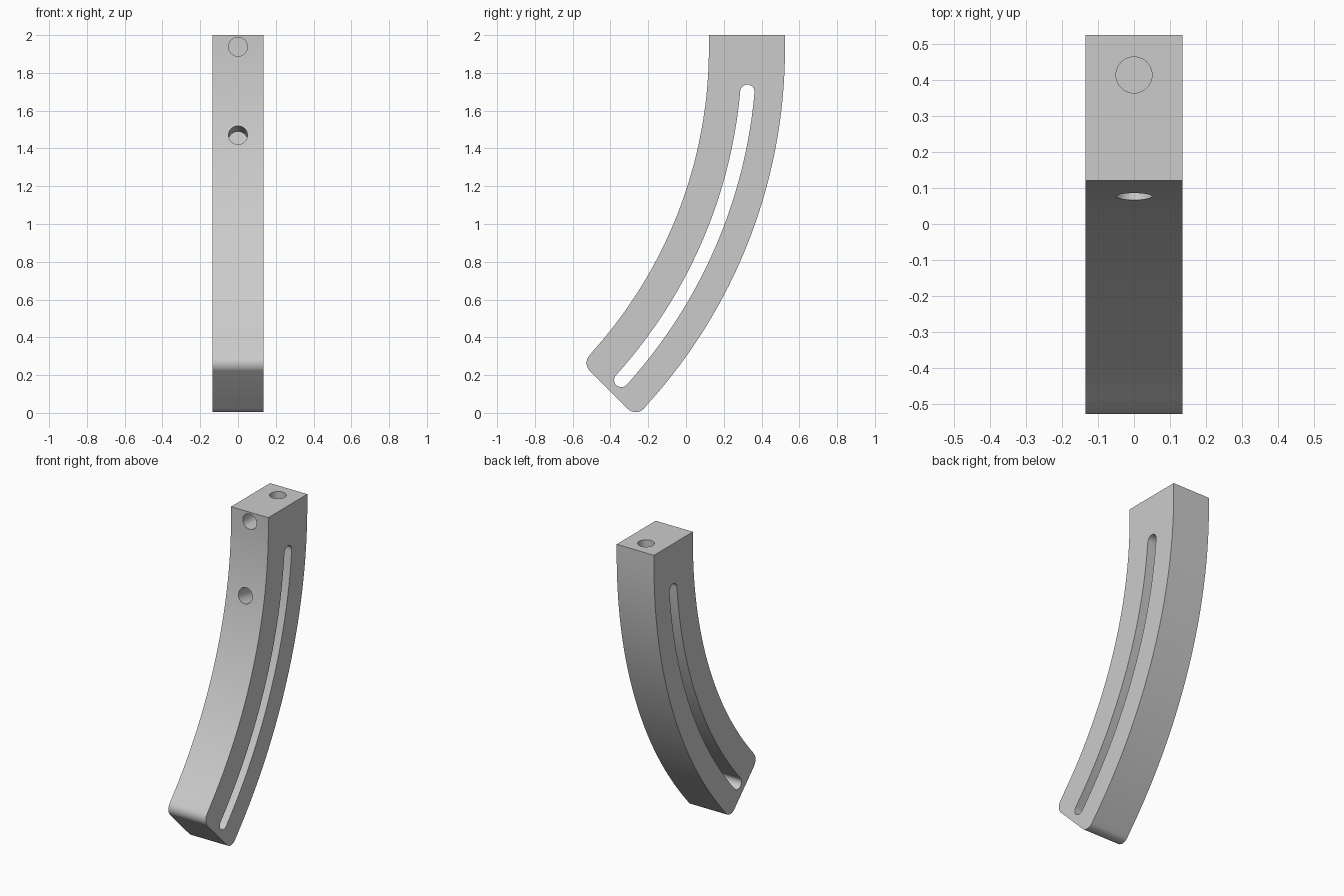
import bpy, bmesh, math
from mathutils import Vector

cube = bpy.data.objects.get("Cube")
if cube:
    bpy.data.objects.remove(cube, do_unlink=True)

HALF = 0.135                 # half thickness
CY, CZ = -2.279, 1.93        # centre of the bend
R_IN, R_OUT, R_SLOT = 2.4, 2.803, 2.614
CORNER = 0.06
HOLE = 0.05

grey = bpy.data.materials.new("light_grey")
grey.use_nodes = True
grey.diffuse_color = (0.6, 0.6, 0.6, 1)
grey.node_tree.nodes["Principled BSDF"].inputs["Base Color"].default_value = (0.6, 0.6, 0.6, 1)


def on_bend(r, a):
    return Vector((CY + r * math.cos(a), CZ - r * math.sin(a)))


def arc(r, a0, a1, n=64):
    return [on_bend(r, a0 + (a1 - a0) * i / n) for i in range(n + 1)]


def fillet(corner, u, v, r, n=10):
    """Rounded square corner, running from the u side to the v side."""
    c = corner + r * (u + v)
    return [c - r * (v * math.cos(t) + u * math.sin(t))
            for t in (math.pi / 2 * i / n for i in range(n + 1))]


def cap(centre, start, r, n=16):
    """Half circle turning clockwise from the start angle."""
    return [centre + r * Vector((math.cos(start - math.pi * i / n),
                                 math.sin(start - math.pi * i / n)))
            for i in range(1, n)]


def prism(name, profile, half):
    """Closed solid with the profile on its -x and +x ends."""
    bm = bmesh.new()
    near = [bm.verts.new((-half, p.x, p.y)) for p in profile]
    far = [bm.verts.new((half, p.x, p.y)) for p in profile]
    bm.faces.new(near)
    bm.faces.new(far[::-1])
    for i in range(len(profile)):
        bm.faces.new((near[i], near[i - 1], far[i - 1], far[i]))
    bmesh.ops.recalc_face_normals(bm, faces=bm.faces[:])
    mesh = bpy.data.meshes.new(name)
    bm.to_mesh(mesh)
    bm.free()
    mesh.materials.append(grey)
    obj = bpy.data.objects.new(name, mesh)
    bpy.context.collection.objects.link(obj)
    return obj


def drill(name, mouth, inward, depth):
    """Round cutter that reaches the given depth below the mouth."""
    inward = Vector(inward).normalized()
    extra = 0.1
    bpy.ops.mesh.primitive_cylinder_add(
        vertices=48, radius=HOLE, depth=depth + extra,
        location=Vector(mouth) + inward * (depth - extra) / 2,
        rotation=inward.to_track_quat('Z', 'Y').to_euler())
    obj = bpy.context.object
    obj.name = name
    obj.data.materials.append(grey)
    return obj


# Curved bar: straight top, bent flanks, slanted end with rounded corners
a_in, a_out = math.radians(43.95), math.radians(44.1)
end_in, end_out = on_bend(R_IN, a_in), on_bend(R_OUT, a_out)
across = (end_out - end_in).normalized()
up = Vector((-across.y, across.x))
profile = [Vector((CY + R_OUT, 2)), Vector((CY + R_IN, 2))]
profile += arc(R_IN, 0, a_in - CORNER / R_IN)[:-1]
profile += fillet(end_in, up, across, CORNER)
profile += fillet(end_out, -across, up, CORNER)
profile += arc(R_OUT, a_out - CORNER / R_OUT, 0)[1:]
bar = prism("curved_bar", profile, HALF)

# Long slot through both sides
s0, s1, width = math.radians(5.05), math.radians(42.2), 0.038
slot = arc(R_SLOT + width, s0, s1)
slot += cap(on_bend(R_SLOT, s1), -s1, width)
slot += arc(R_SLOT - width, s1, s0)
slot += cap(on_bend(R_SLOT, s0), math.pi - s0, width)
cutters = [prism("slot_cutter", slot, HALF * 2)]

# Blind round holes: top, upper front, and one square to the bend
tilt = math.asin(0.46 / R_IN)
mouth = on_bend(R_IN, tilt)
cutters += [
    drill("top_hole_cutter", (0, 0.413, 2), (0, 0, -1), 0.15),
    drill("upper_hole_cutter", (0, CY + R_IN, 1.938), (0, 1, 0), 0.15),
    drill("lower_hole_cutter", (0, mouth.x, mouth.y),
          (0, math.cos(tilt), -math.sin(tilt)), 0.15),
]

bpy.ops.object.select_all(action='DESELECT')
bpy.context.view_layer.objects.active = bar
bar.select_set(True)
for c in cutters:
    c.hide_render = True
    mod = bar.modifiers.new(c.name, 'BOOLEAN')
    mod.operation = 'DIFFERENCE'
    mod.solver = 'EXACT'
    mod.object = c
    bpy.ops.object.modifier_apply(modifier=mod.name)
for c in cutters:
    bpy.data.objects.remove(c, do_unlink=True)

bpy.ops.object.shade_smooth_by_angle(angle=math.radians(30))
